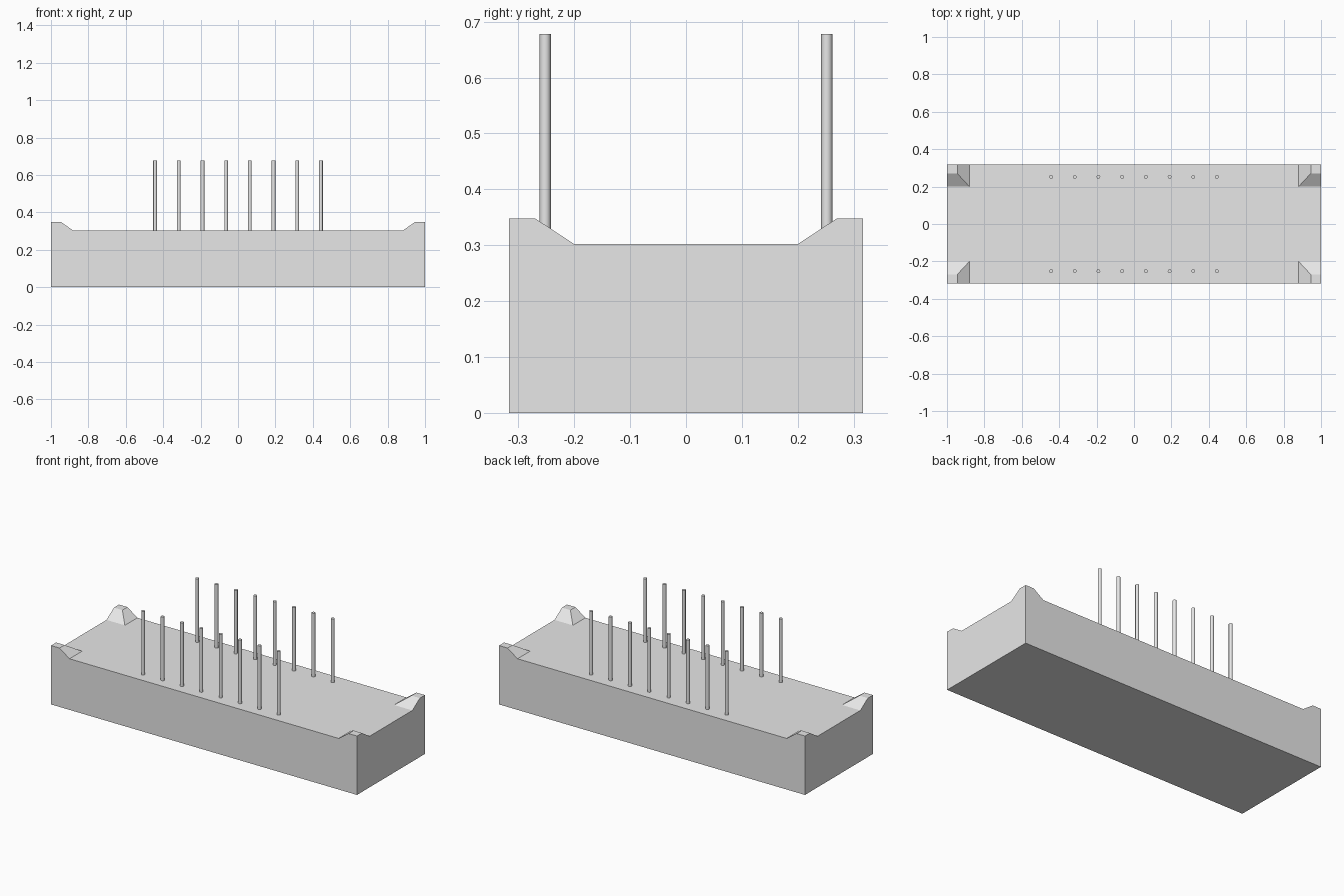
import bpy
import bmesh
from mathutils import Matrix

default = bpy.data.objects.get("Cube")
if default:
    bpy.data.objects.remove(default, do_unlink=True)

# Single grey used everywhere
grey = bpy.data.materials.new("light grey")
grey.diffuse_color = (0.8, 0.8, 0.8, 1)
grey.use_nodes = True
grey.node_tree.nodes["Principled BSDF"].inputs["Base Color"].default_value = (0.8, 0.8, 0.8, 1)


def finish(name, bm):
    bmesh.ops.recalc_face_normals(bm, faces=bm.faces)
    mesh = bpy.data.meshes.new(name)
    bm.to_mesh(mesh)
    bm.free()
    mesh.materials.append(grey)
    obj = bpy.data.objects.new(name, mesh)
    bpy.context.collection.objects.link(obj)
    return obj


DECK, TOP = 0.302, 0.348
X_STEPS = (0.88, 0.945, 1.0)    # foot of ramp, head of ramp, outer wall
Y_STEPS = (0.2, 0.27, 0.317)


def ramp(value, steps):
    foot, head, _ = steps
    return min(max((abs(value) - foot) / (head - foot), 0), 1)


def mirrored(steps):
    return [-s for s in reversed(steps)] + list(steps)


# Body: deck surface with a raised, hipped block at every corner
bm = bmesh.new()
grid = [[bm.verts.new((x, y, DECK + (TOP - DECK) * min(ramp(x, X_STEPS), ramp(y, Y_STEPS))))
         for y in mirrored(Y_STEPS)] for x in mirrored(X_STEPS)]
for i in range(5):
    for j in range(5):
        a, b, c, d = grid[i][j], grid[i + 1][j], grid[i + 1][j + 1], grid[i][j + 1]
        if i in (1, 3) and j in (1, 3):     # hip cell, split along its ridge
            if i != j:
                a, b, c, d = b, c, d, a
            bm.faces.new((a, b, c))
            bm.faces.new((a, c, d))
        else:
            bm.faces.new((a, b, c, d))

# Outer walls and underside
rim = [e for e in bm.edges if e.is_boundary]
new = bmesh.ops.extrude_edge_only(bm, edges=rim)["geom"]
for v in new:
    if isinstance(v, bmesh.types.BMVert):
        v.co.z = 0
bmesh.ops.holes_fill(bm, edges=[e for e in bm.edges if e.is_boundary], sides=0)
bmesh.ops.recalc_face_normals(bm, faces=bm.faces)
bmesh.ops.dissolve_limit(bm, angle_limit=0.01, verts=bm.verts, edges=bm.edges)
finish("body", bm)

# Two rows of eight thin pins
PIN_TOP, PIN_FOOT = 0.678, 0.28
for row, y in (("front", -0.252), ("back", 0.252)):
    bm = bmesh.new()
    for k in range(8):
        place = Matrix.Translation(((k - 3.5) * 0.1267, y, (PIN_TOP + PIN_FOOT) / 2))
        bmesh.ops.create_cone(bm, cap_ends=True, segments=16, radius1=0.01, radius2=0.01,
                              depth=PIN_TOP - PIN_FOOT, matrix=place)
    pins = finish(row + "_pins", bm)
    bpy.ops.object.select_all(action="DESELECT")
    pins.select_set(True)
    bpy.context.view_layer.objects.active = pins
    bpy.ops.object.shade_smooth_by_angle()
